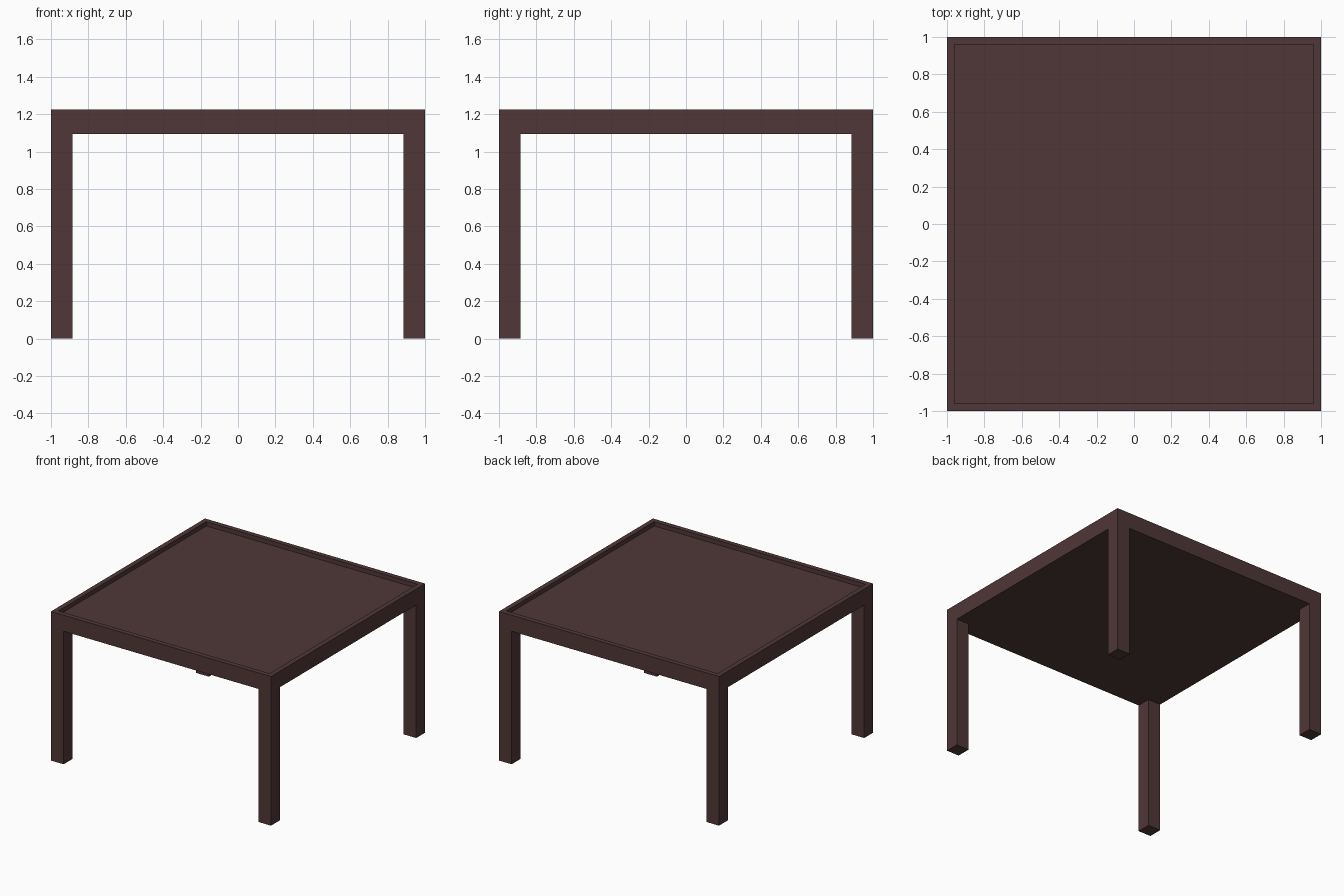
import bpy, bmesh
from mathutils import Matrix, Vector

if "Cube" in bpy.data.objects:
    bpy.data.objects.remove(bpy.data.objects["Cube"])

HEIGHT, UNDERSIDE = 1.225, 1.093
LEG, RIM, RECESS = 0.115, 0.057, 0.035

wood = bpy.data.materials.new("dark_wood")
wood.diffuse_color = (0.08, 0.038, 0.038, 1)
wood.use_nodes = True
wood.node_tree.nodes["Principled BSDF"].inputs["Base Color"].default_value = wood.diffuse_color


def box(bm, lo, hi):
    lo, hi = Vector(lo), Vector(hi)
    m = Matrix.Translation((lo + hi) / 2) @ Matrix.Diagonal((*(hi - lo), 1))
    bmesh.ops.create_cube(bm, size=1, matrix=m)


def top_face(bm):
    bm.normal_update()
    return max(bm.faces, key=lambda f: f.normal.z)


def finish(bm, name):
    mesh = bpy.data.meshes.new(name)
    bm.to_mesh(mesh)
    bm.free()
    mesh.materials.append(wood)
    obj = bpy.data.objects.new(name, mesh)
    bpy.context.collection.objects.link(obj)
    return obj


# Table top: thick slab with a raised rim around a recessed panel
bm = bmesh.new()
box(bm, (-1, -1, UNDERSIDE), (1, 1, HEIGHT))
panel = top_face(bm)
bmesh.ops.inset_region(bm, faces=[panel], thickness=RIM)
panel = bmesh.ops.extrude_discrete_faces(bm, faces=[panel])["faces"][0]
bmesh.ops.translate(bm, verts=panel.verts, vec=(0, 0, -RECESS))
finish(bm, "table_top")

# Legs: one square post flush with the corner, mirrored to all four
bm = bmesh.new()
box(bm, (1 - LEG, 1 - LEG, 0), (1, 1, UNDERSIDE))
bmesh.ops.delete(bm, geom=[top_face(bm)], context='FACES_ONLY')
legs = finish(bm, "legs")
mirror = legs.modifiers.new("four_corners", 'MIRROR')
mirror.use_axis = (True, True, False)
